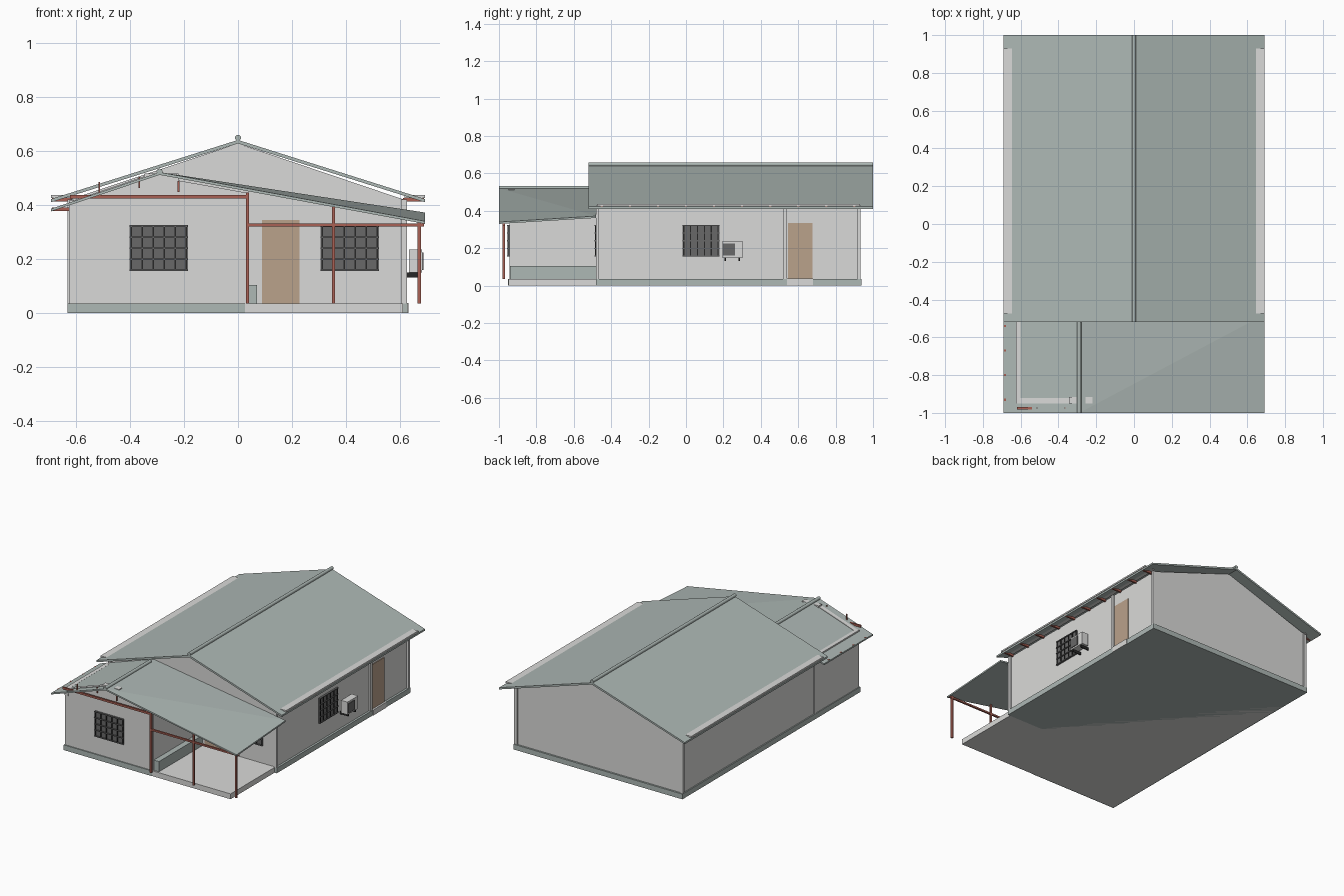
import bpy
import bmesh
from mathutils import Vector

old = bpy.data.objects.get("Cube")
if old:
    bpy.data.objects.remove(old, do_unlink=True)


def material(name, r, g, b):
    m = bpy.data.materials.new(name)
    m.use_nodes = True
    m.diffuse_color = (r, g, b, 1)
    for n in m.node_tree.nodes:
        if n.type == 'BSDF_PRINCIPLED':
            n.inputs["Base Color"].default_value = (r, g, b, 1)
            n.inputs["Roughness"].default_value = 0.8
    return m


WALL = material("wall white", 0.70, 0.70, 0.69)
ROOF = material("roof grey green", 0.42, 0.48, 0.46)
RED = material("red steel", 0.40, 0.12, 0.09)
DOOR = material("door tan", 0.49, 0.36, 0.26)
GLASS = material("window grey", 0.14, 0.14, 0.14)
BLACK = material("bar black", 0.02, 0.02, 0.02)


def finish(name, bm, mat):
    bmesh.ops.recalc_face_normals(bm, faces=bm.faces)
    me = bpy.data.meshes.new(name)
    bm.to_mesh(me)
    bm.free()
    me.materials.append(mat)
    ob = bpy.data.objects.new(name, me)
    bpy.context.scene.collection.objects.link(ob)
    return ob


def box(name, x, y, z, mat):
    """Box from three (low, high) ranges."""
    bm = bmesh.new()
    bmesh.ops.create_cube(bm, size=1)
    for v in bm.verts:
        v.co = Vector([(a + b) / 2 + c * (b - a) for (a, b), c in zip((x, y, z), v.co)])
    return finish(name, bm, mat)


def extrude(name, points, offset, mat):
    """Flat outline swept along an offset."""
    bm = bmesh.new()
    face = bm.faces.new([bm.verts.new(p) for p in points])
    geo = bmesh.ops.extrude_face_region(bm, geom=[face])["geom"]
    for v in geo:
        if isinstance(v, bmesh.types.BMVert):
            v.co += Vector(offset)
    bmesh.ops.triangulate(bm, faces=[f for f in bm.faces if len(f.verts) == 4])
    return finish(name, bm, mat)


def prism(name, outline, y0, y1, mat):
    return extrude(name, [(x, y0, z) for x, z in outline], (0, y1 - y0, 0), mat)


def ridge(name, x, z, y0, y1):
    bpy.ops.mesh.primitive_cylinder_add(vertices=16, radius=0.011, depth=y1 - y0,
                                        location=(x, (y0 + y1) / 2, z), rotation=(1.5708, 0, 0))
    ob = bpy.context.object
    ob.name = name
    ob.data.materials.append(ROOF)
    bpy.ops.object.shade_smooth_by_angle()


# Main house body and plinth
prism("main_walls", [(-.622, 0), (.612, 0), (.612, .42), (0, .627), (-.622, .42)], -.476, .926, WALL)
box("main_plinth", (-.63, .626), (-.482, .938), (0, .035), ROOF)
for x in (-.618, .614):
    for y in (-.474, .924):
        box("corner_column", (x - .011, x + .011), (y - .008, y + .008), (.035, .42), WALL)
box("side_column", (.6, .624), (.518, .54), (.035, .42), WALL)

# Main roof with level soffits and rafter tails
for s in (-1, 1):
    prism("main_roof_slope", [(0, .64), (s * .69, .422), (s * .69, .41), (0, .627)], -.52, 1, ROOF)
    box("eave_soffit", sorted((s * .615, s * .69)), (-.475, .93), (.426, .436), WALL)
    for i in range(10):
        y = -.45 + i * .15
        box("rafter_tail", sorted((s * .61, s * .688)), (y - .006, y + .006), (.412, .426), RED)
ridge("main_ridge", 0, .648, -.52, 1)

# Front room with gable walls that rise through its roof
prism("room_walls", [(-.625, 0), (.032, 0), (.032, .445), (-.29, .503), (-.625, .39)], -.945, -.47, WALL)
box("room_plinth", (-.63, .026), (-.952, -.47), (0, .035), ROOF)
box("room_side_wall_top", (-.625, -.6), (-.95, -.5), (.37, .417), WALL)
prism("gable_wall_top", [(-.625, .38), (-.34, .47), (-.34, .508), (-.625, .411)], -.95, -.922, WALL)
box("gable_cap", (-.345, -.22), (-.95, -.916), (.47, .516), WALL)

# Front roof: flat slope on one side, twisted slope over the porch
extrude("room_roof_slope", [(-.29, -1, .521), (-.69, -1, .386), (-.69, -.48, .386), (-.29, -.48, .521)],
        (0, 0, -.01), ROOF)
bm = bmesh.new()
rows = []
for dz in (0, -.01):
    rows.append([bm.verts.new((x, y, z + dz)) for x, y, z in
                 ((-.29, -1, .521), (.69, -1, .34), (.69, -.48, .372), (-.29, -.48, .521))])
for row in rows:
    bm.faces.new((row[0], row[1], row[2]))
    bm.faces.new((row[0], row[2], row[3]))
for i in range(4):
    j = (i + 1) % 4
    bm.faces.new((rows[0][i], rows[0][j], rows[1][j], rows[1][i]))
finish("porch_roof_slope", bm, ROOF)
ridge("front_ridge", -.29, .523, -1, -.52)
for i in range(4):
    y = -.93 + i * .13
    box("room_rafter_tail", (-.688, -.62), (y - .006, y + .006), (.378, .39), RED)

# Porch floor, bench and steel frame
box("porch_floor", (.026, .61), (-.95, -.47), (0, .036), WALL)
box("porch_bench", (.03, .07), (-.94, -.475), (.036, .105), ROOF)
front = (-.981, -.969)
box("room_beam", (-.62, .04), front, (.424, .437), RED)
box("porch_beam", (.03, .688), front, (.32, .331), RED)
for x, top in ((.035, .445), (.353, .392), (.67, .335)):
    box("porch_post", (x - .006, x + .006), front, (.036, top), RED)
for x, z in ((-.513, .445), (-.365, .463), (-.22, .448)):
    box("gable_strut", (x - .003, x + .003), (-.978, -.972), (z, z + .04), RED)


def window(name, place, low, high):
    """Barred window; place turns (along, out) ranges into x and y ranges."""
    def part(label, along, out, z, mat):
        box(name + label, *place(along, out), z, mat)
    part("_panel", (low, high), (-.004, .004), (.155, .325), GLASS)
    for i in range(6):
        a = low + .006 + i * (high - low - .012) / 5
        part("_bar", (a - .003, a + .003), (.003, .009), (.157, .323), BLACK)
    for i in range(5):
        z = .158 + i * .041
        part("_rail", (low, high), (.003, .011), (z - .003, z + .003), GLASS)


def facing_front(y):
    return lambda a, o: (a, (y - o[1], y - o[0]))


window("room_window", facing_front(-.946), -.4, -.185)
window("porch_window", facing_front(-.477), .305, .52)
window("side_window", lambda a, o: ((.613 + o[0], .613 + o[1]), a), -.018, .178)

# Doors and side step
box("porch_door", (.088, .228), (-.481, -.473), (.036, .345), DOOR)
box("side_door", (.608, .617), (.545, .675), (.036, .335), DOOR)
box("side_step", (.6, .63), (.54, .678), (0, .037), WALL)

# Air conditioner on brackets
box("cooler_case", (.632, .68), (.192, .305), (.15, .235), WALL)
box("cooler_grille", (.679, .685), (.197, .262), (.16, .224), GLASS)
for y in (.21, .285):
    box("cooler_bracket", (.61, .675), (y - .003, y + .003), (.132, .151), BLACK)
